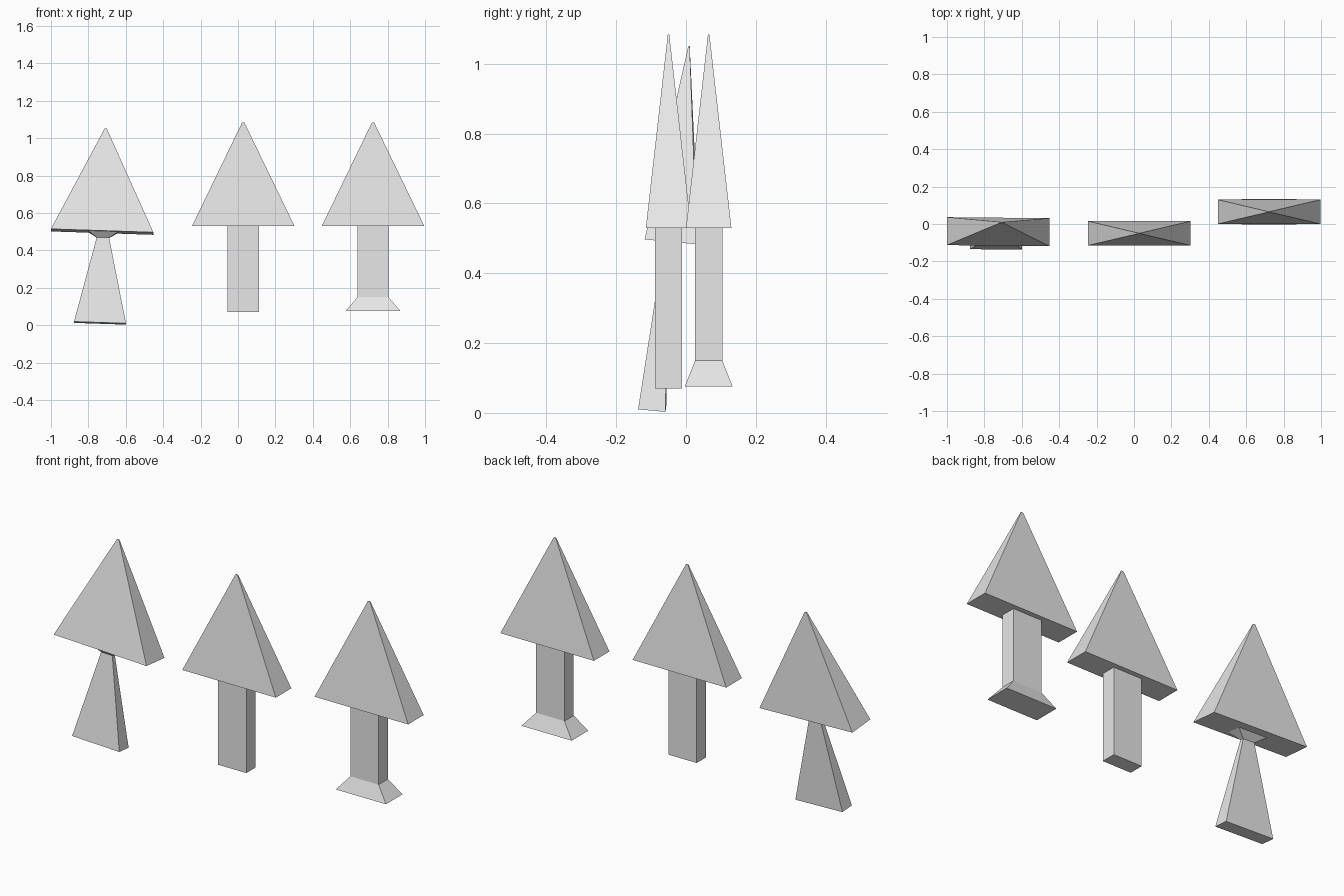
import bpy
import bmesh
from mathutils import Matrix, Euler

cube = bpy.data.objects.get("Cube")
if cube:
    bpy.data.objects.remove(cube)

grey = bpy.data.materials.new("light_grey")
grey.use_nodes = True
COLOUR = (0.8, 0.8, 0.8, 1)
grey.diffuse_color = COLOUR
grey.node_tree.nodes["Principled BSDF"].inputs["Base Color"].default_value = COLOUR


def loft(name, sections, matrix):
    """Stack rectangles (half width, half depth, height) into one closed solid."""
    bm = bmesh.new()
    rings = []
    for hx, hy, z in sections:
        corners = ((-hx, -hy), (hx, -hy), (hx, hy), (-hx, hy))
        rings.append([bm.verts.new((x, y, z)) for x, y in corners])
    for low, high in zip(rings, rings[1:]):
        for i in range(4):
            j = (i + 1) % 4
            bm.faces.new((low[i], low[j], high[j], high[i]))
    bm.faces.new(rings[0][::-1])
    bm.faces.new(rings[-1])
    mesh = bpy.data.meshes.new(name)
    bm.to_mesh(mesh)
    bm.free()
    mesh.materials.append(grey)
    obj = bpy.data.objects.new(name, mesh)
    obj.matrix_world = matrix
    bpy.context.collection.objects.link(obj)
    return obj


def arrow(name, place, head_depth, shaft, shift=(0, 0)):
    """Arrow whose origin is the centre of the underside of its head."""
    loft(name + "_head", [(0.274, head_depth, 0), (0.006, 0.002, 0.554)], place)
    loft(name + "_shaft", shaft, place @ Matrix.Translation((*shift, 0)))


# Plain arrow in the middle
arrow("plain_arrow", Matrix.Translation((0.028, -0.05, 0.53)), 0.065,
      [(0.083, 0.039, -0.46), (0.083, 0.039, 0)])

# Arrow with a flared foot
arrow("footed_arrow", Matrix.Translation((0.722, 0.065, 0.53)), 0.065,
      [(0.147, 0.069, -0.455), (0.083, 0.039, -0.38), (0.083, 0.039, 0)])

# Tilted arrow with a tapering shaft and a pinched neck
tilt = Euler((-0.09, 0.033, -0.01)).to_matrix().to_4x4()
arrow("tapered_arrow", Matrix.Translation((-0.726, -0.041, 0.499)) @ tilt, 0.075,
      [(0.139, 0.039, -0.491), (0.033, 0.01, -0.032), (0.083, 0.039, 0)],
      shift=(0.005, -0.012))
